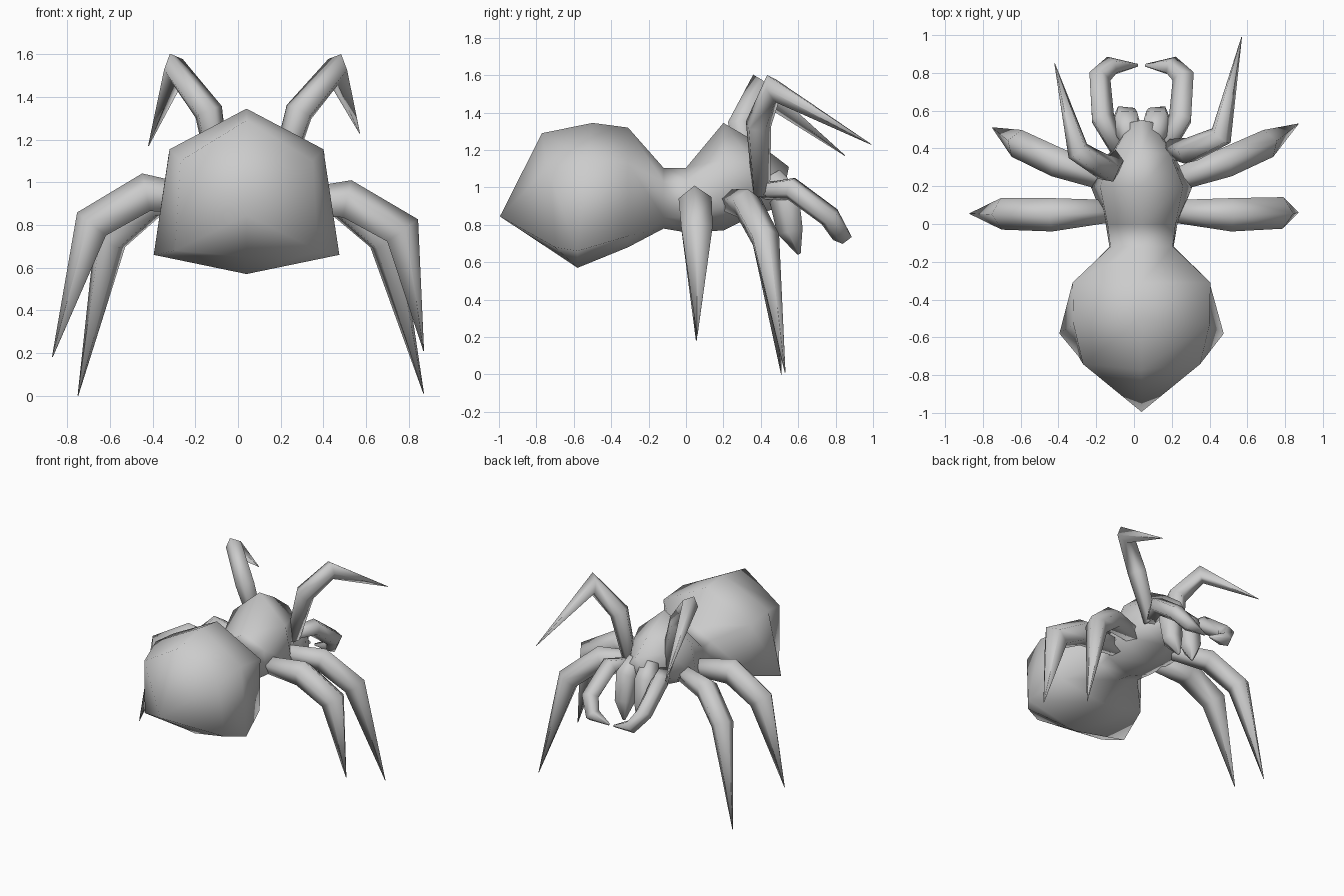
import bpy, bmesh, math
from mathutils import Vector

if "Cube" in bpy.data.objects:
    bpy.data.objects.remove(bpy.data.objects["Cube"])

CX = 0.04  # body centre line


def finish(name, bm):
    bmesh.ops.remove_doubles(bm, verts=bm.verts, dist=0.0005)
    bmesh.ops.recalc_face_normals(bm, faces=bm.faces)
    me = bpy.data.meshes.new(name)
    bm.to_mesh(me)
    bm.free()
    for p in me.polygons:
        p.use_smooth = True
    ob = bpy.data.objects.new(name, me)
    bpy.context.collection.objects.link(ob)
    return ob


def loft(name, rings):
    """Bridge rings of points and cap both ends."""
    bm = bmesh.new()
    vs = [[bm.verts.new(p) for p in r] for r in rings]
    n = len(vs[0])
    for a, b in zip(vs, vs[1:]):
        for i in range(n):
            j = (i + 1) % n
            bm.faces.new((a[i], a[j], b[j], b[i]))
    bm.faces.new(vs[0])
    bm.faces.new(vs[-1])
    return finish(name, bm)


def limb(name, path, radii, sides=5):
    """Jointed tapering tube, one ridge along the outside of the bend, mitred rings."""
    pts = [Vector(p) for p in path]
    n = pts[1] - (pts[0] + pts[-1]) / 2
    rings = []
    for i, p in enumerate(pts):
        d0 = (p - pts[i - 1]).normalized() if i else (pts[1] - p).normalized()
        d1 = (pts[i + 1] - p).normalized() if i < len(pts) - 1 else d0
        t = (d0 + d1).normalized()
        stretch = min(1 / max(t.dot(d1), 0.1), 1.35)
        n = (n - t * n.dot(t)).normalized()
        b = t.cross(n)
        r = max(radii[i], 0.002)
        rings.append([p + r * (stretch * math.cos(a) * n + math.sin(a) * b)
                      for a in (2 * math.pi * k / sides for k in range(sides))])
    return loft(name, rings)


# Abdomen, waist and head as one six-sided loft:
# top y, bottom y, top z, upper half width, upper z, lower half width, lower z, bottom z
sections = [
    (-0.995, -0.995, .845, 0, .845, 0, .845, .845),
    (-0.77, -0.70, 1.29, .31, 1.10, .335, .68, .65),
    (-0.50, -0.58, 1.345, .36, 1.155, .435, .66, .57),
    (-0.31, -0.31, 1.32, .365, 1.13, .36, .74, .68),
    (-0.12, -0.12, 1.105, .165, 1.03, .17, .84, .78),
    (0.0, 0.0, 1.105, .18, 1.03, .19, .84, .76),
    (0.20, 0.20, 1.345, .22, 1.15, .27, .90, .77),
    (0.38, 0.36, 1.24, .15, 1.12, .17, .93, .85),
    (0.55, 0.52, 1.11, .06, 1.05, .09, .95, .90),
]
rings = []
for yt, yb, t, uw, uz, lw, lz, b in sections:
    yu, yl = yt * .6 + yb * .4, yb
    rings.append([(CX, yt, t), (CX + uw, yu, uz), (CX + lw, yl, lz), (CX, yb, b),
                  (CX - lw, yl, lz), (CX - uw, yu, uz)])
loft("body", rings)

# Walking legs
leg_r = (.06, .093, .088, 0)
limb("rear_leg_right", [(.18, .07, .89), (.51, .05, .915), (.765, .06, .77), (.87, .06, .21)], leg_r)
limb("rear_leg_left", [(-.10, .07, .90), (-.43, .05, .945), (-.68, .055, .80), (-.87, .055, .18)], leg_r)
mid_r = (.06, .083, .08, 0)
limb("middle_leg_right", [(.18, .22, .93), (.48, .325, .91), (.69, .42, .73), (.87, .53, .01)], mid_r)
limb("middle_leg_left", [(-.10, .22, .93), (-.40, .325, .91), (-.60, .42, .73), (-.75, .51, .0)], mid_r)

# Raised front legs
limb("front_leg_right", [(.18, .40, .96), (.29, .385, 1.33), (.46, .465, 1.53), (.57, .99, 1.23)],
     (.05, .07, .06, 0))
limb("front_leg_left", [(-.08, .36, .98), (-.14, .29, 1.33), (-.295, .385, 1.53), (-.42, .85, 1.17)],
     (.05, .07, .06, 0))

# Feelers and fangs, mirrored about the centre line
for side, s in (("right", 1), ("left", -1)):
    limb("feeler_" + side,
         [(CX + s * x, y, z) for x, y, z in
          ((.12, .38, .98), (.21, .56, .995), (.225, .77, .84), (.16, .835, .74), (.02, .84, .71))],
         (.045, .063, .06, .05, .008))
    limb("fang_" + side,
         [(CX + s * x, y, z) for x, y, z in
          ((.06, .46, 1.06), (.08, .53, .96), (.085, .56, .77), (.06, .605, .645))],
         (.06, .088, .075, .01))
